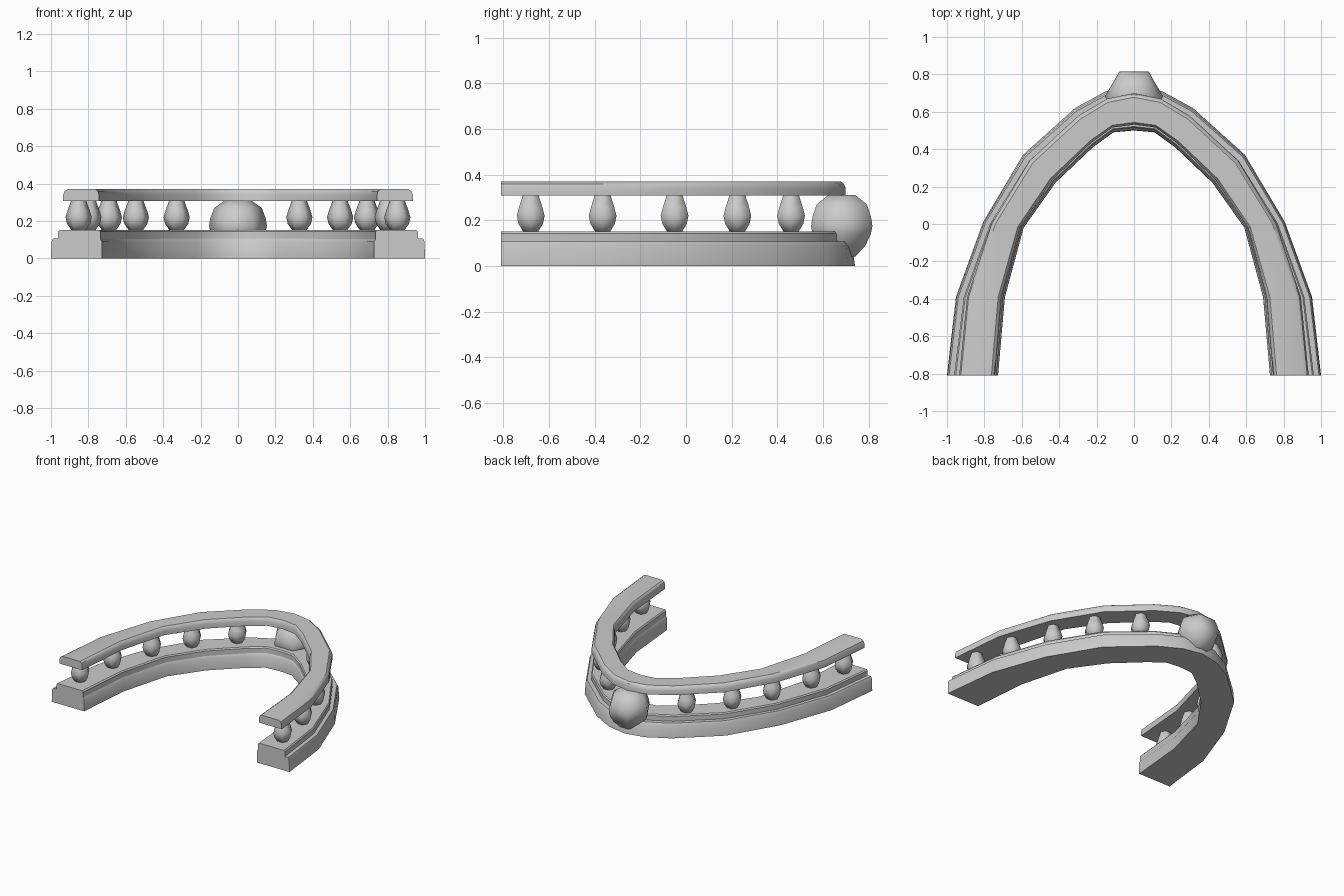
import bpy, bmesh
from math import radians, sin, cos, tau

cube = bpy.data.objects.get("Cube")
if cube:
    bpy.data.objects.remove(cube, do_unlink=True)

stone = bpy.data.materials.new("grey_stone")
stone.use_nodes = True
GREY = (0.6, 0.6, 0.6, 1)
stone.diffuse_color = GREY
stone.node_tree.nodes["Principled BSDF"].inputs["Base Color"].default_value = GREY

# Plan outlines of the arch, from the open end to the crown
OUTER = [(1, -.81), (.952, -.39), (.807, .01), (.593, .37), (.315, .62), (.15, .71), (0, .74)]
INNER = [(.727, -.81), (.69, -.39), (.59, -.02), (.42, .22), (.22, .41), (.11, .49), (0, .5)]


def finish(bm, name, angle):
    bmesh.ops.recalc_face_normals(bm, faces=bm.faces)
    mesh = bpy.data.meshes.new(name)
    bm.to_mesh(mesh)
    bm.free()
    mesh.materials.append(stone)
    obj = bpy.data.objects.new(name, mesh)
    bpy.context.collection.objects.link(obj)
    bpy.ops.object.select_all(action='DESELECT')
    obj.select_set(True)
    bpy.context.view_layer.objects.active = obj
    bpy.ops.object.shade_smooth_by_angle(angle=radians(angle))
    return obj


def loft(bm, rings):
    """Skin closed rings of points and cap both ends."""
    loops = [[bm.verts.new(p) for p in ring] for ring in rings]
    for a, b in zip(loops, loops[1:]):
        for i in range(len(a)):
            j = (i + 1) % len(a)
            bm.faces.new((a[i], a[j], b[j], b[i]))
    bm.faces.new(loops[0])
    bm.faces.new(loops[-1])


def arch(name, section, angle=35):
    """Sweep (share of width at ends, share at crown, height) along the arch."""
    last = len(OUTER) - 1
    half = []
    for k, ((ox, oy), (ix, iy)) in enumerate(zip(OUTER, INNER)):
        ring = []
        for end, crown, z in section:
            u = end + (crown - end) * k / last
            ring.append((ix + (ox - ix) * u, iy + (oy - iy) * u, z))
        half.append(ring)
    mirrored = [[(-x, y, z) for x, y, z in ring] for ring in half[-2::-1]]
    bm = bmesh.new()
    loft(bm, half + mirrored)
    return finish(bm, name, angle)


def turned(name, profile, x, y):
    """Six-sided turned shape from (radius, height) pairs."""
    bm = bmesh.new()
    loft(bm, [[(x + r * cos(tau * i / 6), y + r * sin(tau * i / 6), z)
               for i in range(6)] for r, z in profile])
    return finish(bm, name, 62)


# Stacked curved courses
arch("base", [(0, 0, 0), (1, 1, 0), (.99, .95, .09), (.96, .9, .107),
              (.04, .06, .107), (0, .01, .09)], 50)
arch("plinth", [(.03, .06, .1), (.86, .74, .1), (.86, .74, .143), (.83, .71, .152),
                (.06, .09, .152), (.03, .06, .143)])
arch("handrail", [(.06, .13, .308), (.76, .83, .308), (.76, .83, .34), (.73, .8, .36),
                  (.67, .74, .37), (.13, .18, .37), (.08, .15, .36), (.06, .13, .34)])

# Balusters on both sides
BALUSTER = [(.036, .148), (.062, .185), (.07, .22), (.06, .255), (.045, .295), (.04, .312)]
SPOTS = [(.852, -.68), (.8, -.365), (.69, -.05), (.546, .225), (.328, .46)]
for n, (x, y) in enumerate(SPOTS, 1):
    turned(f"left_baluster_{n}", BALUSTER, x, y)
    turned(f"right_baluster_{n}", BALUSTER, -x, y)

# Round boss at the crown
turned("crown_boss", [(.07, .042), (.12, .09), (.147, .14), (.155, .175),
                      (.148, .215), (.127, .27), (.07, .31)], 0, .682)
